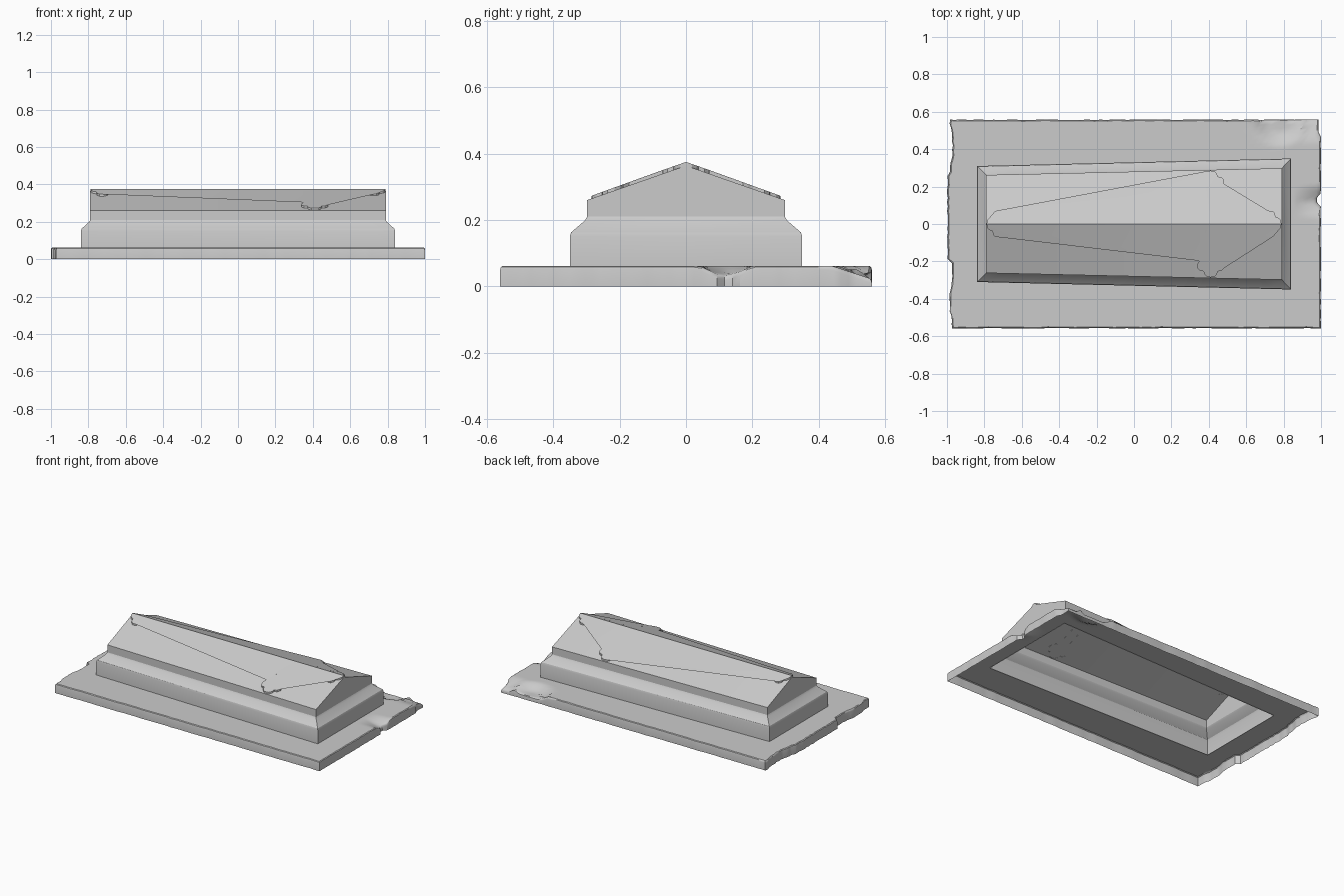
import bpy, bmesh, math, random

if "Cube" in bpy.data.objects:
    bpy.data.objects.remove(bpy.data.objects["Cube"])

random.seed(4)


def rect(hx, w_left, w_right, z, n, m):
    """Counter-clockwise tapered rectangle, n steps per long side, m per end."""
    c = [(-hx, -w_left), (hx, -w_right), (hx, w_right), (-hx, w_left)]
    pts = []
    for k, steps in enumerate((n, m, n, m)):
        a, b = c[k], c[(k + 1) % 4]
        for i in range(steps):
            t = i / steps
            pts.append((a[0] + (b[0] - a[0]) * t, a[1] + (b[1] - a[1]) * t, z))
    return pts


def finish(bm, name, angle):
    mesh = bpy.data.meshes.new(name)
    bm.to_mesh(mesh)
    bm.free()
    ob = bpy.data.objects.new(name, mesh)
    bpy.context.collection.objects.link(ob)
    bpy.ops.object.select_all(action='DESELECT')
    ob.select_set(True)
    bpy.context.view_layer.objects.active = ob
    bpy.ops.object.shade_smooth_by_angle(angle=math.radians(angle))
    return ob


def loft(name, rings, angle):
    """Open shell skinned through closed rings."""
    bm = bmesh.new()
    rows = [[bm.verts.new(p) for p in r] for r in rings]
    for a, b in zip(rows, rows[1:]):
        for i in range(len(a)):
            j = (i + 1) % len(a)
            bm.faces.new((a[i], a[j], b[j], b[i]))
    bmesh.ops.remove_doubles(bm, verts=bm.verts, dist=1e-5)
    return finish(bm, name, angle)


# Ground slab: hollow underneath, worn rim, chipped at the +x end
TOP = 0.062


def chip(x, y):
    notch = 0.04 * max(0, 1 - abs(y - 0.12) / 0.08) * max(0, (x - 0.86) / 0.14)
    r = math.hypot(x - 0.78, y - 0.56)
    scoop = 0.035 * min(1, max(0, (0.14 - r) / 0.06))
    corner = 0.04 * min(1, max(0, (x - 0.88) / 0.04)) * max(0, (y - 0.44) / 0.12)
    return TOP - max(notch, scoop, corner)


N, M = 56, 48
inner = rect(0.84, 0.31, 0.35, TOP, N, M)
outer = []
for x, y, z in rect(1.0, 0.56, 0.56, TOP, N, M):
    if x < -0.99:
        worn = 0.003 if -0.2 < y < 0.27 else 0.022
        x += max(0, worn + 0.008 * math.sin(y * 19) * (worn > 0.01) + random.uniform(-0.003, 0.003))
    elif x > 0.99:
        x -= random.uniform(0, 0.003) + 0.012 * (y > 0.48)
        if abs(y - 0.13) < 0.03:
            x -= 0.02
    else:
        y -= math.copysign(random.uniform(0, 0.004), y)
    outer.append((x, y, z))


def rim(inset, drop):
    return [(x * (1 - inset), y * (1 - inset * 1.8), max(0.0, chip(x, y) - drop))
            for x, y, z in outer]


slab_rings = [[(x, y, 0) for x, y, z in outer], rim(0, 0.012), rim(0.002, 0.004)]
ROWS = 10
for k in range(ROWS):
    s = k / ROWS
    ring = []
    for (ox, oy, _), (ix, iy, _) in zip(rim(0.007, 0), inner):
        x, y = ox + (ix - ox) * s, oy + (iy - oy) * s
        ring.append((x, y, chip(x, y)))
    slab_rings.append(ring)
slab_rings.append(inner)
loft("ground_slab", slab_rings, 35)

# Tapered tomb body with stepped moulding and gabled lid
n, m = 16, 2
EAVE, RIDGE = 0.26, 0.364
eave_ring = rect(0.79, 0.262, 0.298, EAVE, n, m)
ridge_ring = []
for i, (x, y, z) in enumerate(eave_ring):
    ridge_ring.append((x, 0, RIDGE))
body_rings = [
    rect(0.84, 0.31, 0.35, 0.058, n, m),
    rect(0.84, 0.31, 0.35, 0.15, n, m),
    rect(0.836, 0.307, 0.346, 0.163, n, m),
    rect(0.796, 0.268, 0.304, 0.199, n, m),
    rect(0.79, 0.262, 0.298, 0.21, n, m),
    eave_ring,
    ridge_ring,
]
loft("tomb_body", body_rings, 25)

# Raised cross laid over the ridge, with trefoil tips
TIP = [(0.002, 0.0), (0.004, 0.018), (0.016, 0.032), (0.034, 0.038), (0.036, 0.056),
       (0.05, 0.07), (0.072, 0.071), (0.09, 0.06), (0.1, 0.042), (0.115, 0.03)]
CX, END, ARM = 0.41, 0.79, 0.287
half = [(-END + d, w) for d, w in TIP]
half += [(x, 0.03) for x in (-0.4, -0.1, 0.2)]
half += [(CX - 0.03, 0.03)]
half += [(CX - w, ARM - d) for d, w in reversed(TIP)]
half += [(CX + w, ARM - d) for d, w in TIP[1:]]
half += [(CX + 0.03, 0.03)]
half += [(END - d, w) for d, w in reversed(TIP)]


def roof(x, y):
    edge = 0.28 + 0.018 * x / 0.79
    return RIDGE - (RIDGE - EAVE) * abs(y) / edge


bm = bmesh.new()
for side in (1, -1):
    pts = half if side < 0 else half[::-1]
    if side > 0:
        pts = half[::-1]
    top = [bm.verts.new((x, side * y, roof(x, y) + 0.011)) for x, y in pts]
    low = [bm.verts.new((x, side * y, roof(x, y) - 0.001)) for x, y in pts]
    cap = bm.faces.new(top)
    for i in range(len(pts) - 1):
        bm.faces.new((top[i + 1], top[i], low[i], low[i + 1]))
    bmesh.ops.triangulate(bm, faces=[cap])
bmesh.ops.remove_doubles(bm, verts=bm.verts, dist=1e-5)
finish(bm, "ridge_cross", 15)
